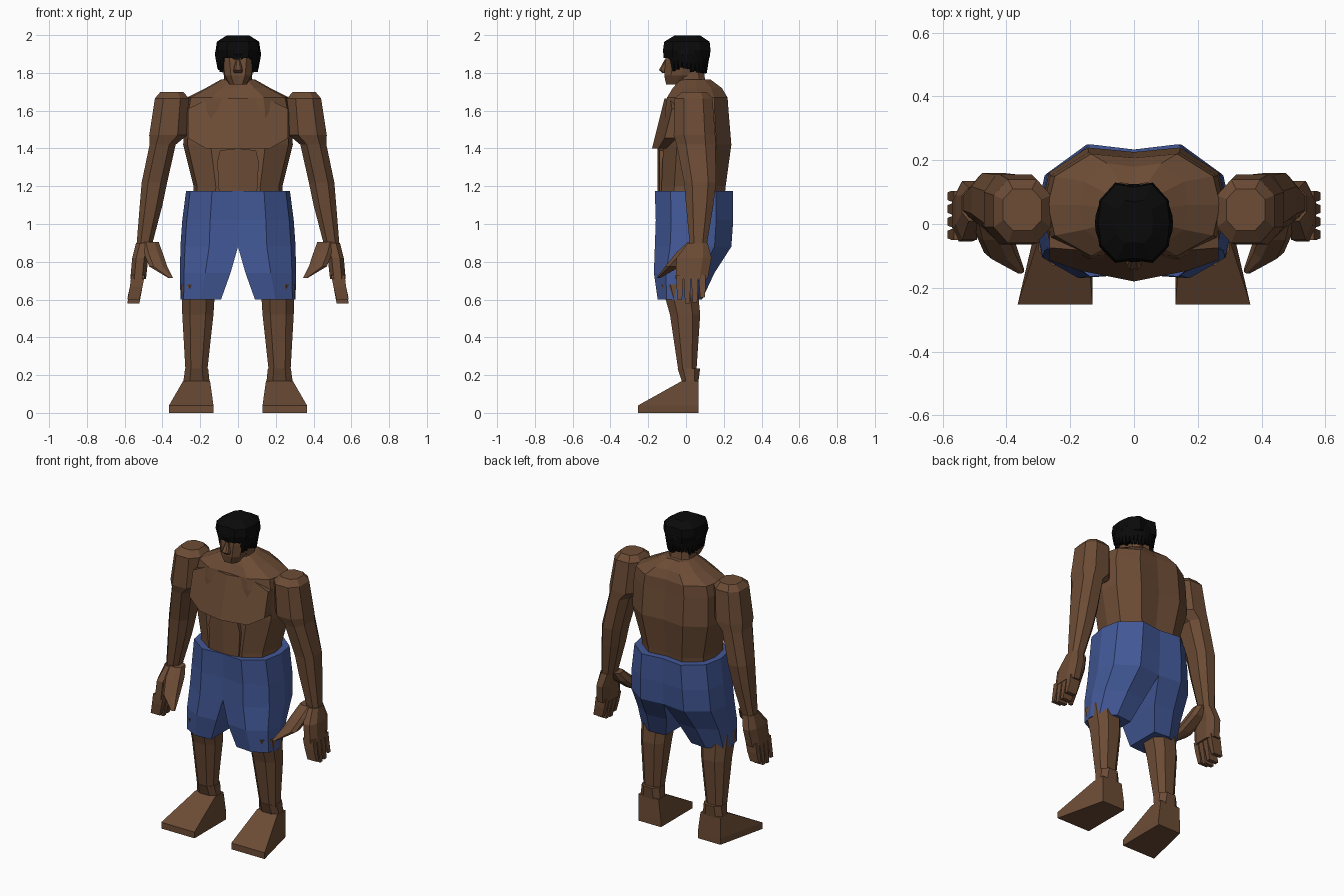
import bpy
import bmesh
import math
import random
from mathutils import Vector

random.seed(4)
default = bpy.data.objects.get("Cube")
if default:
    bpy.data.objects.remove(default)


def make_material(name, colour):
    mat = bpy.data.materials.new(name)
    mat.use_nodes = True
    mat.diffuse_color = colour
    mat.node_tree.nodes["Principled BSDF"].inputs["Base Color"].default_value = colour
    return mat


skin = make_material("brown_skin", (0.15, 0.072, 0.036, 1))
cloth = make_material("blue_cloth", (0.055, 0.098, 0.31, 1))
black = make_material("black_hair", (0.003, 0.003, 0.003, 1))

# Cross-sections in unit coordinates: half body, chamfered box, plain box
HALF = [(0, 0.03), (0.5, 0), (0.92, 0.2), (1, 0.5), (0.92, 0.78), (0.5, 1), (0, 0.96)]
OCTAGON = [(0.25, 0), (0.75, 0), (1, 0.25), (1, 0.75),
           (0.75, 1), (0.25, 1), (0, 0.75), (0, 0.25)]
BOX = [(0, 0), (1, 0), (1, 1), (0, 1)]


def finish(bm, name, mat, mirror=False):
    """Turn a bmesh into a flat shaded object, optionally mirrored across the middle."""
    if mirror:
        inner = [f for f in bm.faces if all(abs(v.co.x) < 0.0001 for v in f.verts)]
        bmesh.ops.delete(bm, geom=inner, context="FACES")
    bmesh.ops.recalc_face_normals(bm, faces=bm.faces)
    mesh = bpy.data.meshes.new(name)
    bm.to_mesh(mesh)
    bm.free()
    mesh.materials.append(mat)
    obj = bpy.data.objects.new(name, mesh)
    bpy.context.collection.objects.link(obj)
    if mirror:
        obj.modifiers.new("mirror", "MIRROR").use_clip = True
    return obj


def loft(name, section, rows, mat, side=1, mirror=False):
    """Skin a stack of sections; each row is inner x, outer x, height, front y, back y."""
    bm = bmesh.new()
    rings = []
    for x_in, x_out, z, front, back in rows:
        rings.append([bm.verts.new((side * (x_in + (x_out - x_in) * u),
                                    front + (back - front) * v, z)) for u, v in section])
    count = len(section)
    for low, high in zip(rings, rings[1:]):
        for i in range(count):
            j = (i + 1) % count
            bm.faces.new((low[i], low[j], high[j], high[i]))
    bm.faces.new(rings[0])
    bm.faces.new(rings[-1])
    return finish(bm, name, mat, mirror)


def half_loft(name, rows, mat):
    """Mirrored central part; each row is half width, height, front y, back y."""
    return loft(name, HALF, [(0, *row) for row in rows], mat, mirror=True)


def slab(name, outline, start, rise, sweep, depth, mat):
    """Mirrored muscle plate whose front leans with height and sweeps back sideways."""
    bm = bmesh.new()
    base = outline[-1][1]
    face = bm.faces.new([bm.verts.new((x, start + rise * (z - base) + sweep * x, z))
                         for x, z in outline])
    grown = bmesh.ops.extrude_face_region(bm, geom=[face])["geom"]
    moved = [v for v in grown if isinstance(v, bmesh.types.BMVert)]
    bmesh.ops.translate(bm, verts=moved, vec=(0, depth, 0))
    return finish(bm, name, mat, mirror=True)


# Torso with sloping shoulders, then neck and head
half_loft("torso", [
    (0.24, 1.1, -0.13, 0.2), (0.235, 1.2, -0.13, 0.21), (0.29, 1.42, -0.12, 0.24),
    (0.285, 1.6, -0.11, 0.225), (0.27, 1.67, -0.1, 0.22),
    (0.17, 1.72, -0.07, 0.19), (0.09, 1.765, -0.03, 0.13)], skin)
half_loft("neck", [(0.09, 1.7, -0.06, 0.13), (0.075, 1.77, -0.04, 0.1),
                   (0.07, 1.84, -0.04, 0.09)], skin)
half_loft("head", [
    (0.045, 1.738, -0.105, 0), (0.075, 1.785, -0.115, 0.06),
    (0.088, 1.86, -0.11, 0.1), (0.085, 1.95, -0.1, 0.1)], skin)
half_loft("nose", [(0.022, 1.8, -0.125, -0.09), (0.025, 1.815, -0.143, -0.09),
                   (0.01, 1.87, -0.113, -0.09)], skin)

# Chest and stomach muscle plates
slab("chest", [(0, 1.665), (0.15, 1.665), (0.265, 1.61), (0.265, 1.455),
               (0.17, 1.4), (0, 1.4)], -0.18, 0.25, 0.2, 0.1, skin)
slab("stomach", [(0, 1.4), (0.095, 1.39), (0.11, 1.33), (0.1, 1.15), (0, 1.15)],
     -0.15, 0, 0.1, 0.06, skin)

# Shorts: waist to crotch in the middle, then spreading into two legs
loft("shorts", HALF, [
    (0, 0.275, 1.175, -0.165, 0.25), (0, 0.295, 1.02, -0.16, 0.25),
    (0, 0.305, 0.88, -0.165, 0.24), (0.04, 0.307, 0.74, -0.17, 0.15),
    (0.09, 0.305, 0.6, -0.15, 0.085)], cloth, mirror=True)

# Limbs
for label, side in (("left", 1), ("right", -1)):
    loft(label + "_arm", OCTAGON, [
        (0.29, 0.41, 1.7, -0.02, 0.11), (0.26, 0.44, 1.665, -0.06, 0.14),
        (0.27, 0.47, 1.47, -0.065, 0.155), (0.33, 0.468, 1.42, -0.05, 0.155),
        (0.375, 0.51, 1.22, -0.01, 0.16), (0.4, 0.52, 1.1, 0, 0.145),
        (0.455, 0.537, 0.89, 0.02, 0.11)], skin, side)
    loft(label + "_palm", OCTAGON, [
        (0.455, 0.54, 0.9, 0.01, 0.115), (0.475, 0.56, 0.82, -0.05, 0.135),
        (0.487, 0.57, 0.71, -0.055, 0.115)], skin, side)
    loft(label + "_thumb", OCTAGON, [
        (0.42, 0.51, 0.905, 0.01, 0.09), (0.4, 0.5, 0.85, -0.05, 0.06),
        (0.375, 0.47, 0.775, -0.11, -0.03), (0.345, 0.37, 0.715, -0.155, -0.135)],
        skin, side)
    for i, tip in enumerate((0.6, 0.58, 0.585, 0.61)):
        front = -0.05 + i * 0.04
        back = front + 0.034
        loft(label + "_finger_" + str(i + 1), BOX, [
            (0.493, 0.565, 0.73, front, back), (0.505, 0.572, 0.67, front, back),
            (0.522, 0.585, tip, front + 0.005, back - 0.005)], skin, side)
    loft(label + "_leg", OCTAGON, [
        (0.12, 0.3, 0.68, -0.13, 0.06), (0.13, 0.295, 0.52, -0.085, 0.075),
        (0.163, 0.278, 0.22, -0.04, 0.055)], skin, side)
    loft(label + "_ankle", OCTAGON, [
        (0.158, 0.28, 0.235, -0.045, 0.075), (0.15, 0.29, 0.16, -0.02, 0.065)],
        skin, side)

    # Foot: a wedge that flares toward the toes
    foot = loft(label + "_foot", BOX, [
        (0.13, 0.365, 0, -0.253, 0.067), (0.13, 0.365, 0.04, -0.253, 0.067),
        (0.148, 0.29, 0.17, -0.02, 0.065)], skin, side)
    for vert in foot.data.vertices:
        if vert.co.y > 0:
            vert.co.x = side * min(abs(vert.co.x), 0.29)

# Hair cap
half_loft("hair_cap", [
    (0.105, 1.88, -0.118, 0.125), (0.118, 1.92, -0.122, 0.13),
    (0.112, 1.965, -0.115, 0.125), (0.06, 1.998, -0.06, 0.075)], black)

# Ragged locks hanging from the cap, short over the face and long behind
locks = bmesh.new()
total = 30
for i in range(total):
    angle = math.tau * i / total
    out = Vector((math.sin(angle), -math.cos(angle), 0))
    across = Vector((out.y, -out.x, 0))
    drop = 1.875 if out.y < -0.75 else 1.815 - 0.01 * out.y
    drop += random.uniform(-0.012, 0.012)
    corners = []
    for z, reach, width in ((1.96, 0.108, 0.02), (1.9, 0.122, 0.016), (drop, 0.108, 0.007)):
        middle = Vector((out.x * reach, out.y * reach + 0.003, z))
        for shift, depth in ((-1, 0), (1, 0), (1, 0.03), (-1, 0.03)):
            corners.append(locks.verts.new(middle + across * width * shift - out * depth))
    for level in (0, 4):
        for k in range(4):
            n = (k + 1) % 4
            locks.faces.new((corners[level + k], corners[level + n],
                             corners[level + n + 4], corners[level + k + 4]))
    locks.faces.new(corners[:4])
    locks.faces.new(corners[-4:])
finish(locks, "hair_locks", black)
